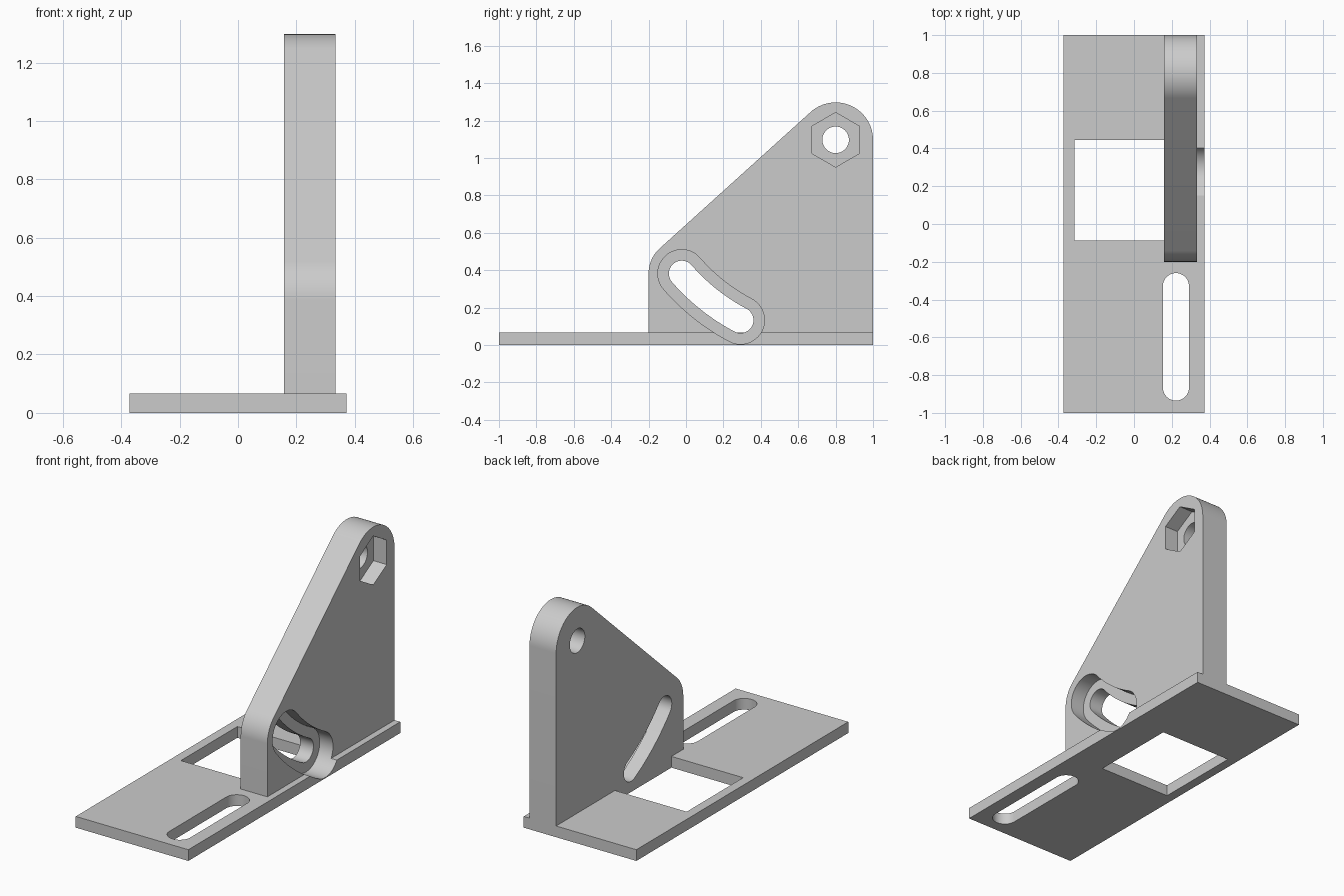
import bpy, bmesh
from math import sin, cos, radians
from mathutils import Vector

if "Cube" in bpy.data.objects:
    bpy.data.objects.remove(bpy.data.objects["Cube"])

grey = bpy.data.materials.new("plain grey")
grey.use_nodes = True
COLOUR = (0.6, 0.6, 0.6, 1)
grey.diffuse_color = COLOUR
grey.node_tree.nodes["Principled BSDF"].inputs["Base Color"].default_value = COLOUR

BASE_TOP = 0.067
INNER, OUTER = 0.158, 0.334      # faces of the upright along x
RECESS = (INNER + OUTER) / 2     # floor of the recesses
PIVOT = (0.8, 1.097)
SWING = 1.09                     # slot radius about the pivot


def arc(centre, r, start, end, n=24):
    angles = [radians(start + (end - start) * i / n) for i in range(n + 1)]
    return [(centre[0] + r * cos(a), centre[1] + r * sin(a)) for a in angles]


def prism(name, outline, low, high, axis):
    """Extrude a 2D outline along x (outline in y, z) or z (outline in x, y)."""
    place = (lambda p, h: (h, p[0], p[1])) if axis == "x" else (lambda p, h: (p[0], p[1], h))
    bm = bmesh.new()
    face = bm.faces.new([bm.verts.new(place(p, low)) for p in outline])
    top = bmesh.ops.extrude_face_region(bm, geom=[face])["geom"]
    shift = Vector(place((0, 0), high - low))
    bmesh.ops.translate(bm, vec=shift, verts=[v for v in top if isinstance(v, bmesh.types.BMVert)])
    bmesh.ops.recalc_face_normals(bm, faces=bm.faces)
    mesh = bpy.data.meshes.new(name)
    bm.to_mesh(mesh)
    bm.free()
    mesh.materials.append(grey)
    obj = bpy.data.objects.new(name, mesh)
    bpy.context.collection.objects.link(obj)
    return obj


def combine(body, tool, operation="DIFFERENCE"):
    mod = body.modifiers.new(tool.name, "BOOLEAN")
    mod.operation, mod.solver, mod.object = operation, "EXACT", tool
    tool.hide_render = True
    bpy.ops.object.select_all(action="DESELECT")
    bpy.context.view_layer.objects.active = body
    body.select_set(True)
    bpy.ops.object.modifier_apply(modifier=mod.name)
    bpy.data.objects.remove(tool)


def rectangle(x0, y0, x1, y1):
    return [(x0, y0), (x1, y0), (x1, y1), (x0, y1)]


def curved_slot(r, start=221, end=242.2):
    def at(a):
        return arc(PIVOT, SWING, a, a, 1)[0]
    return (arc(PIVOT, SWING + r, start, end)
            + arc(at(end), r, end, end + 180)[1:]
            + arc(PIVOT, SWING - r, end, start)[1:]
            + arc(at(start), r, start + 180, start + 360)[1:-1])


# Base with a square window and a straight slot
bracket = prism("slotted_bracket", rectangle(-0.372, -1, 0.372, 1), 0, BASE_TOP, "z")
combine(bracket, prism("window", rectangle(-0.316, -0.088, INNER, 0.445), -0.1, 0.2, "z"))
straight = arc((0.222, -0.329), 0.069, 0, 180) + arc((0.222, -0.866), 0.069, 180, 360)
combine(bracket, prism("straight_slot", straight, -0.1, 0.2, "z"))

# Upright with two rounded corners
profile = [(-0.2, BASE_TOP / 2), (1, BASE_TOP / 2)]
profile += arc(PIVOT, 0.2, 0, 131.9, 32) + arc((-0.02, 0.383), 0.18, 131.9, 180)
combine(bracket, prism("upright", profile, INNER, OUTER, "x"), "UNION")

# Pivot hole with hexagonal recess
combine(bracket, prism("pivot_hole", arc(PIVOT, 0.071, 0, 352.5, 47), 0, 0.5, "x"))
combine(bracket, prism("hex_recess", arc(PIVOT, 0.146, 30, 330, 5), RECESS, 0.5, "x"))

# Curved adjustment slot with wider recess
combine(bracket, prism("curved_slot", curved_slot(0.069), 0.1, 0.5, "x"))
combine(bracket, prism("curved_recess", curved_slot(0.128), RECESS, 0.5, "x"))

bpy.ops.object.shade_smooth_by_angle(angle=radians(25))
